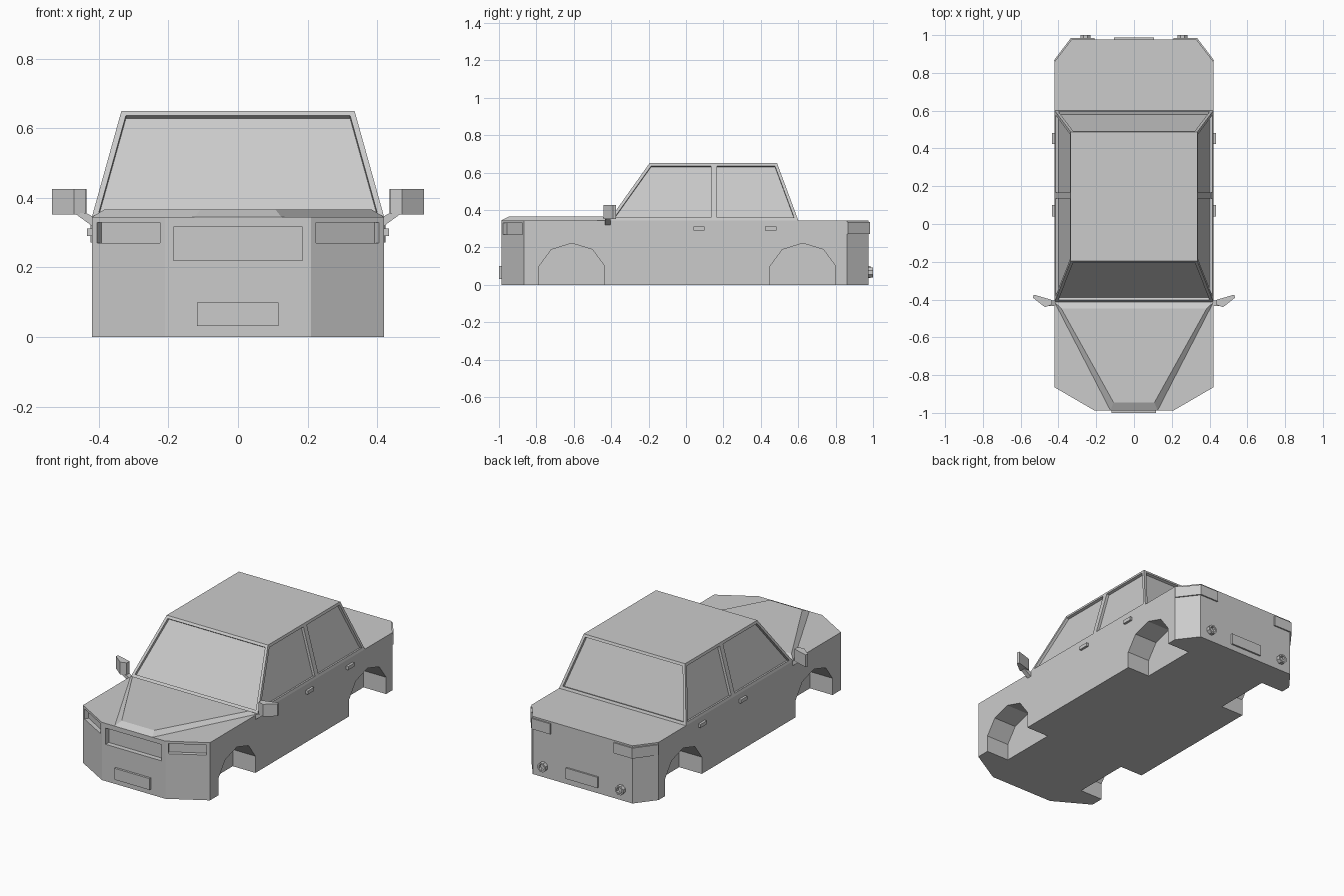
import bpy, bmesh, math

if "Cube" in bpy.data.objects:
    bpy.data.objects.remove(bpy.data.objects["Cube"])

AXES = {'x': lambda u, v, w: (w, u, v),
        'y': lambda u, v, w: (u, w, v),
        'z': lambda u, v, w: (u, v, w)}


def loft(name, ring_a, ring_b):
    """Closed solid between two matching rings of points."""
    bm = bmesh.new()
    a = [bm.verts.new(p) for p in ring_a]
    b = [bm.verts.new(p) for p in ring_b]
    n = len(a)
    bm.faces.new(a)
    bm.faces.new(b)
    for i in range(n):
        j = (i + 1) % n
        bm.faces.new((a[i], a[j], b[j], b[i]))
    bmesh.ops.recalc_face_normals(bm, faces=bm.faces)
    mesh = bpy.data.meshes.new(name)
    bm.to_mesh(mesh)
    bm.free()
    obj = bpy.data.objects.new(name, mesh)
    bpy.context.collection.objects.link(obj)
    return obj


def prism(name, pts, axis, lo, hi):
    f = AXES[axis]
    return loft(name, [f(u, v, lo) for u, v in pts], [f(u, v, hi) for u, v in pts])


def box(name, x0, x1, y0, y1, z0, z1):
    return prism(name, [(x0, y0), (x1, y0), (x1, y1), (x0, y1)], 'z', z0, z1)


def cut(obj, cutter):
    mod = obj.modifiers.new("cut", 'BOOLEAN')
    mod.operation = 'DIFFERENCE'
    mod.solver = 'EXACT'
    mod.object = cutter
    bpy.context.view_layer.objects.active = obj
    bpy.ops.object.modifier_apply(modifier=mod.name)
    bpy.data.objects.remove(cutter)


def recess(obj, chosen, border, depth):
    """Inset the chosen faces and push them inwards."""
    bm = bmesh.new()
    bm.from_mesh(obj.data)
    bm.normal_update()
    faces = [f for f in bm.faces if chosen(f.normal)]
    bmesh.ops.inset_individual(bm, faces=faces, thickness=border, use_even_offset=True)
    bm.normal_update()
    for f in faces:
        shift = f.normal * -depth
        new = bmesh.ops.extrude_discrete_faces(bm, faces=[f])['faces'][0]
        bmesh.ops.translate(bm, vec=shift, verts=new.verts[:])
    bm.to_mesh(obj.data)
    bm.free()


def mirrored(half):
    """Complete a right-hand outline (x, y) with its left-hand copy."""
    return half + [(-x, y) for x, y in reversed(half)]


W, DECK, FRONT, REAR = 0.42, 0.345, -0.987, 0.977

# Lower body
body = prism("body", mirrored([(0.21, FRONT), (W, -0.865), (W, 0.86), (0.33, REAR)]), 'z', 0, DECK)

# Wheel arches
for yc in (-0.61, 0.625):
    arch = [(-0.175, -0.1), (-0.175, 0.1), (-0.11, 0.188), (0, 0.222),
            (0.11, 0.188), (0.175, 0.1), (0.175, -0.1)]
    for s in (-1, 1):
        cut(body, prism("arch_cutter", [(yc + u, v) for u, v in arch], 'x', s * 0.27, s * 0.6))

# Grille opening and headlight pockets
cut(body, box("grille_cutter", -0.185, 0.185, -1.1, FRONT + 0.03, 0.22, 0.317))
slope = math.atan2(0.122, 0.21)
tx, ty = math.cos(slope), math.sin(slope)      # along the front corner
nx, ny = ty, -tx                               # out of the front corner
for s in (-1, 1):
    outline = [(0.21 + tx * t + nx * d, FRONT + ty * t + ny * d)
               for t, d in ((0.017, -0.025), (0.225, -0.025), (0.225, 0.1), (0.017, 0.1))]
    cut(body, prism("headlight_cutter", [(s * x, y) for x, y in outline], 'z', 0.27, 0.33))

# Raised hood with bevelled edges
lower = mirrored([(0.125, FRONT), (W, -0.415)])
upper = mirrored([(0.108, -0.945), (0.385, -0.447)])
loft("hood", [(x, y, DECK) for x, y in lower], [(x, y, 0.366) for x, y in upper])

# Cabin with recessed windows; sides are split at the middle pillar
base = mirrored([(W, -0.412), (W, 0.15), (W, 0.6)])
roof = mirrored([(0.335, -0.195), (0.335, 0.15), (0.335, 0.487)])
cabin = loft("cabin", [(x, y, DECK) for x, y in base], [(x, y, 0.65) for x, y in roof])
recess(cabin, lambda n: abs(n.z) < 0.95, 0.016, 0.016)

# Number plates
box("front_plate", -0.118, 0.116, -1.0, FRONT + 0.005, 0.032, 0.1)
box("rear_plate", -0.105, 0.105, REAR - 0.005, 0.987, 0.035, 0.1)

for s, side in ((1, "right"), (-1, "left")):
    # Tail lights wrapping round the rear corners
    tail = [(W - 0.002, 0.855), (W + 0.004, 0.866), (0.334, REAR + 0.008),
            (0.21, REAR + 0.008), (0.21, REAR - 0.01), (0.325, REAR - 0.01)]
    prism(side + "_tail_light", [(s * x, y) for x, y in tail], 'z', 0.272, 0.335)

    # Exhaust pipes
    ring = [(s * 0.257 + 0.028 * math.cos(math.pi * (i + 0.5) / 4),
             0.066 + 0.028 * math.sin(math.pi * (i + 0.5) / 4)) for i in range(8)]
    pipe = prism(side + "_exhaust", ring, 'y', REAR - 0.01, 1.0)
    recess(pipe, lambda n: n.y > 0.9, 0.009, 0.018)

    # Door handles
    for label, y in (("front", 0.04), ("rear", 0.423)):
        box(side + "_" + label + "_door_handle", s * 0.415, s * 0.434, y, y + 0.06, 0.291, 0.312)

    # Wing mirrors
    shell = [(0.435, -0.402), (0.437, -0.428), (0.472, -0.44), (0.535, -0.39), (0.53, -0.374)]
    prism(side + "_mirror", [(s * x, y) for x, y in shell], 'z', 0.353, 0.426)
    arm = [(0.415, DECK), (0.415, 0.316), (0.47, 0.356), (0.435, 0.356)]
    prism(side + "_mirror_arm", [(s * x, z) for x, z in arm], 'y', -0.434, -0.405)
